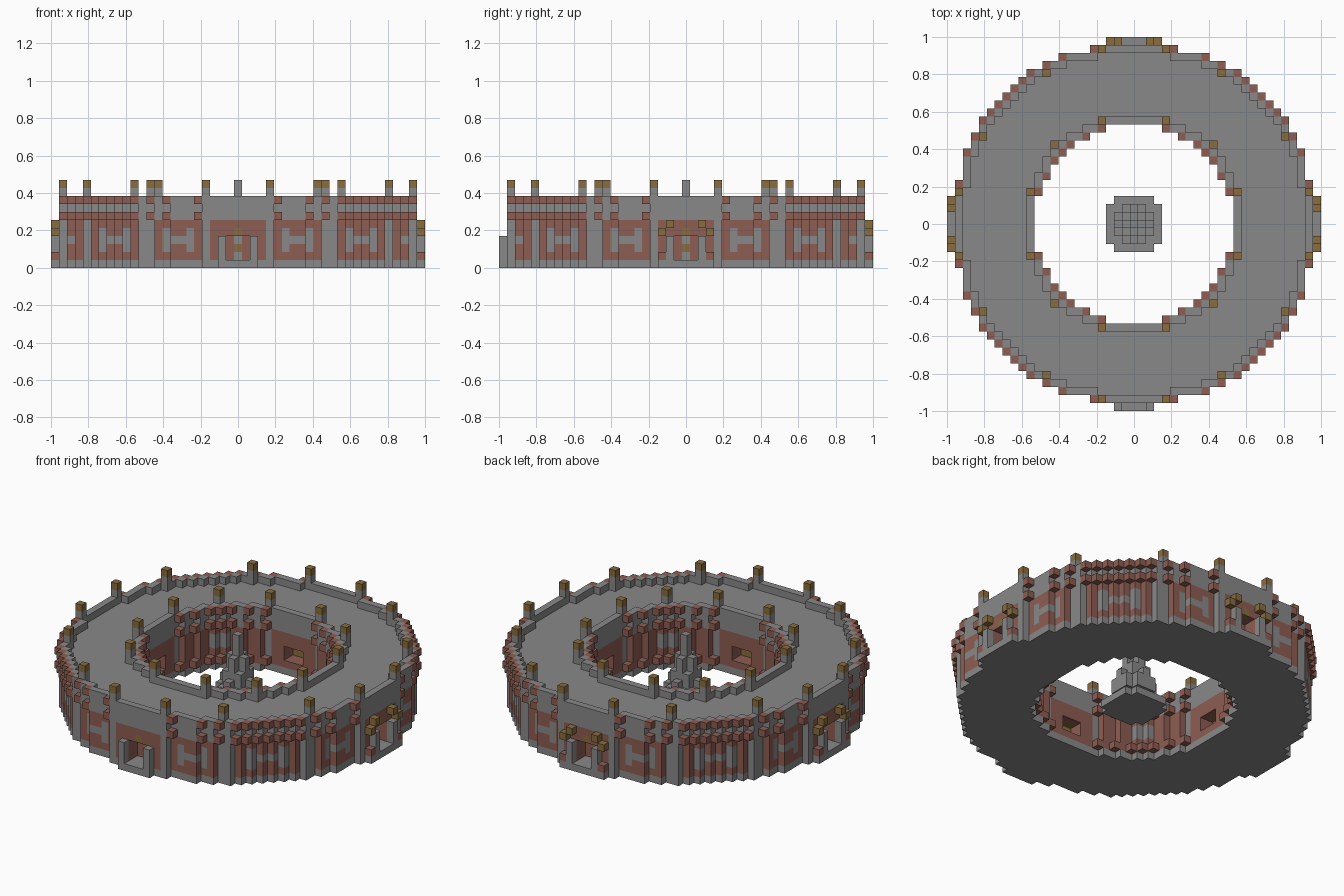
import bpy
import bmesh

if "Cube" in bpy.data.objects:
    bpy.data.objects.remove(bpy.data.objects["Cube"], do_unlink=True)

UNIT = 2 / 47          # block size
OUTER, INNER = 506, 165  # squared radii of the ring, in blocks
GREY, RED, GOLD = range(3)


def make_material(name, colour):
    mat = bpy.data.materials.new(name)
    mat.use_nodes = True
    mat.diffuse_color = colour
    mat.node_tree.nodes["Principled BSDF"].inputs["Base Color"].default_value = colour
    return mat


materials = [
    make_material("stone_grey", (0.25, 0.25, 0.25, 1)),
    make_material("brick_red", (0.27, 0.11, 0.085, 1)),
    make_material("dull_gold", (0.25, 0.15, 0.05, 1)),
]

cells = {}  # (x, y, z) -> (part name, colour)


def put(part, colour, x, y, z):
    cells[x, y, z] = (part, colour)


def column(part, colour, x, y, levels):
    for z in levels:
        put(part, colour, x, y, z)


def mirrored(a, b):
    """All eight reflections of a plan position."""
    return {(sx * p, sy * q) for p, q in ((a, b), (b, a))
            for sx in (-1, 1) for sy in (-1, 1)}


def inside(x, y, limit):
    return x * x + y * y <= limit


def neighbours(x, y):
    return (x + 1, y), (x - 1, y), (x, y + 1), (x, y - 1)


def wall_colour(x, y, z):
    """Red panels with grey pillars and bone-shaped inlays."""
    lo, hi = sorted((abs(x), abs(y)))
    if z < 1 or z > 5:
        return GREY
    if not inside(x, y, 400):                      # outer face
        if (lo, hi) in ((4, 22), (11, 19), (12, 19)):
            return GREY
        if lo == 0 and z == 4:
            return GOLD
        bar = z == 3 and (6 <= lo <= 9 or lo in (14, 15))
        ends = 2 <= z <= 4 and lo in (6, 9, 14)
        return GREY if bar or ends else RED
    if lo <= 1 and (hi == 20 and z == 2 or hi == 15 or hi == 14 and z == 4):
        return GOLD                                # niche linings
    if (lo, hi) == (4, 13):
        return GREY
    if (lo, hi) == (9, 10):                        # courtyard corner inlay
        return GOLD if z == 1 else GREY if z in (3, 4) else RED
    return RED if hi <= 14 else GREY


def is_niche(x, y, z):
    lo, hi = sorted((abs(x), abs(y)))
    return lo <= 1 and (hi >= 21 and 1 <= z <= 3 or hi <= 14 and 2 <= z <= 3)


# Ring wall, parapets and overhanging corner blocks
plan = range(-23, 24)
for x in plan:
    for y in plan:
        disc, hole = inside(x, y, OUTER), inside(x, y, INNER)
        around = neighbours(x, y)
        if disc and not hole:
            for z in range(8):
                if not is_niche(x, y, z):
                    put("ring_wall", wall_colour(x, y, z), x, y, z)
            if any(not inside(*n, OUTER) for n in around):
                put("outer_parapet", GREY, x, y, 8)
            if any(inside(*n, INNER) for n in around):
                put("inner_parapet", GREY, x, y, 8)
        elif not disc:
            if sum(inside(*n, OUTER) for n in around) == 2:
                column("outer_corner_blocks", RED, x, y, (6, 8))
        elif sum(not inside(*n, INNER) for n in around) == 2:
            column("inner_corner_blocks", RED, x, y, (1, 6, 8))

# Parapet posts with gold caps
for a, b in ((4, 22), (11, 19), (4, 13), (10, 10)):
    for x, y in mirrored(a, b):
        column("parapet_posts", GREY, x, y, (8, 9))
        put("post_caps", GOLD, x, y, 10)

# Gate porches: plain at the front, gold-trimmed on the other sides
sides = {
    "front": lambda t: (t, -23),
    "back": lambda t: (t, 23),
    "left": lambda t: (23, t),
    "right": lambda t: (-23, t),
}
for side, place in sides.items():
    part = side + "_porch"
    reach = 2 if side == "front" else 3
    for t in range(-reach, reach + 1):
        put(part, GREY, *place(t), 0)
    for s in (-1, 1):
        column(part, GREY, *place(2 * s), range(1, 4))
        if side != "front":
            put(part, RED, *place(3 * s), 1)
            put(part, GOLD, *place(3 * s), 4)
            put(part, GOLD, *place(2 * s), 5)

# Courtyard fountain: plate, stem, bowl, spire
for x in range(-3, 4):
    for y in range(-3, 4):
        lo, hi = sorted((abs(x), abs(y)))
        if lo < 3:
            put("fountain_plate", GREY, x, y, 0)
        if hi <= 1:
            column("fountain_stem", GREY, x, y, range(1, 6))
        if hi == 2 and lo < 2:
            column("fountain_bowl", GREY, x, y, range(2, 5 if lo == 0 else 4))
        if lo == 0 and hi <= 1:
            column("fountain_spire", GREY, x, y, range(6, 8 if hi else 11))

# Turn the blocks of each part into one mesh of visible faces
CORNERS = ((-1, -1), (1, -1), (1, 1), (-1, 1))


def build(part):
    bm = bmesh.new()
    shared = {}

    def vert(p):
        if p not in shared:
            shared[p] = bm.verts.new([c * UNIT / 2 for c in p])
        return shared[p]

    for (x, y, z), (owner, colour) in cells.items():
        if owner != part:
            continue
        centre = (2 * x, 2 * y, 2 * z + 1)
        for axis in range(3):
            for sign in (-1, 1):
                beside = [x, y, z]
                beside[axis] += sign
                if tuple(beside) in cells:
                    continue
                loop = []
                for u, v in CORNERS[::sign]:
                    p = list(centre)
                    p[axis] += sign
                    p[(axis + 1) % 3] += u
                    p[(axis + 2) % 3] += v
                    loop.append(vert(tuple(p)))
                bm.faces.new(loop).material_index = colour
    mesh = bpy.data.meshes.new(part)
    bm.to_mesh(mesh)
    bm.free()
    for mat in materials:
        mesh.materials.append(mat)
    bpy.context.collection.objects.link(bpy.data.objects.new(part, mesh))


for part in sorted({owner for owner, _ in cells.values()}):
    build(part)
